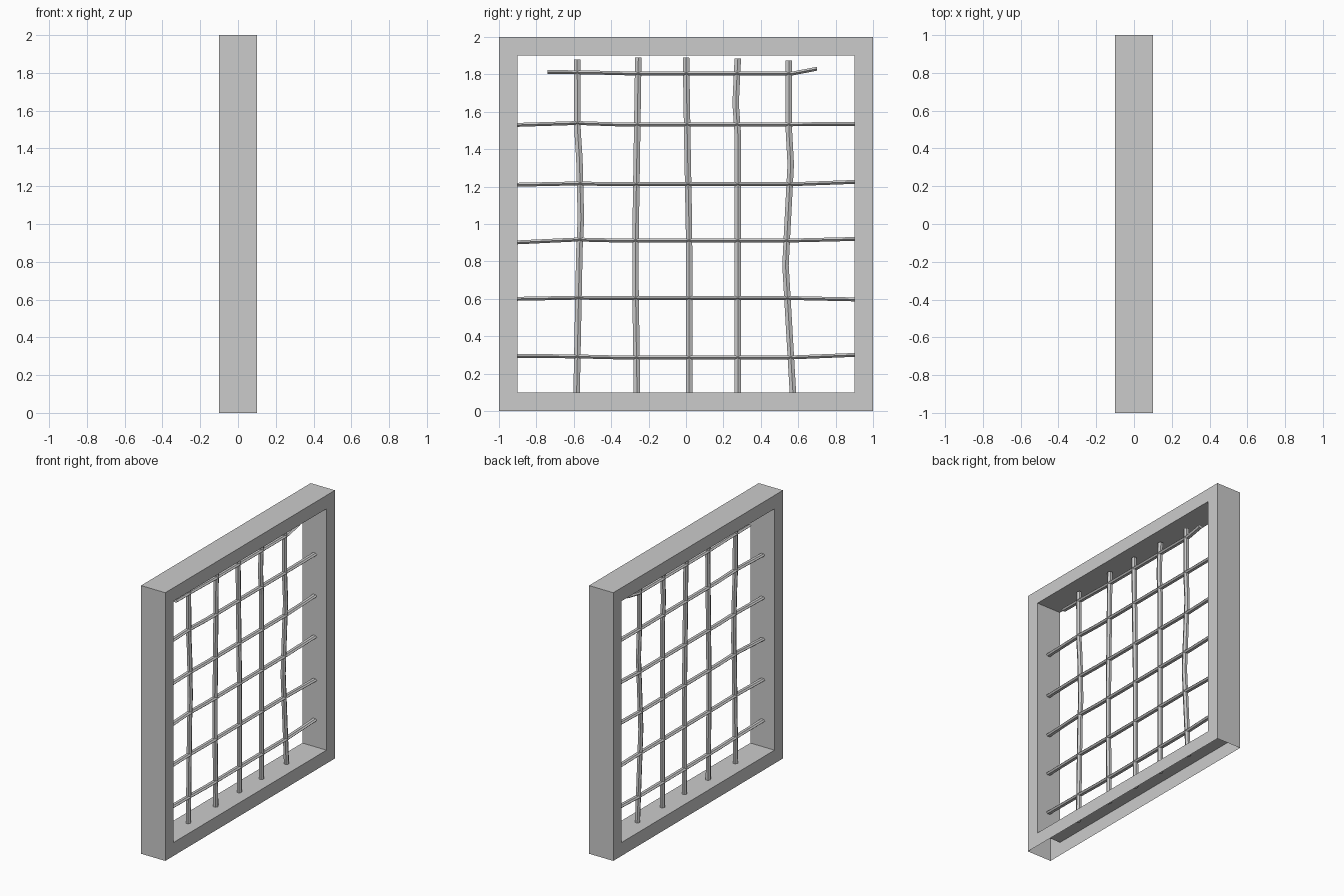
import bpy, bmesh, math

if "Cube" in bpy.data.objects:
    bpy.data.objects.remove(bpy.data.objects["Cube"])


def finish(bm, name):
    bmesh.ops.recalc_face_normals(bm, faces=bm.faces[:])
    mesh = bpy.data.meshes.new(name)
    bm.to_mesh(mesh)
    bm.free()
    obj = bpy.data.objects.new(name, mesh)
    bpy.context.collection.objects.link(obj)
    return obj


# Hollow window frame, open on its underside
def window_frame(depth=0.1, border=0.1):
    bm = bmesh.new()

    def loop(x, inset):
        a, b = -1 + inset, 1 - inset
        return [bm.verts.new((x, y, z + 1))
                for y, z in ((a, a), (b, a), (b, b), (a, b))]

    fo, fi = loop(depth, 0), loop(depth, border)
    bo, bi = loop(-depth, 0), loop(-depth, border)
    for i in range(4):
        j = (i + 1) % 4
        bm.faces.new((fo[i], fo[j], fi[j], fi[i]))
        bm.faces.new((bo[j], bo[i], bi[i], bi[j]))
        bm.faces.new((fi[i], fi[j], bi[j], bi[i]))
        if i != 0:  # index 0 is the open bottom
            bm.faces.new((fo[j], fo[i], bo[i], bo[j]))
    finish(bm, "window_frame")


# Bent bar: oval section swept along points (y, z)
def bar(name, points, half_x, half_w, vertical, sides=6):
    bm = bmesh.new()
    rings = []
    for y, z in points:
        ring = []
        for k in range(sides):
            a = 2 * math.pi * (k + 0.5) / sides
            w, x = half_w * math.cos(a), half_x * math.sin(a)
            co = (x, y + w, z) if vertical else (x, y, z + w)
            ring.append(bm.verts.new(co))
        rings.append(ring)
    for r, s in zip(rings, rings[1:]):
        for k in range(sides):
            n = (k + 1) % sides
            bm.faces.new((r[k], r[n], s[n], s[k]))
    bm.faces.new(rings[0])
    bm.faces.new(rings[-1])
    finish(bm, name)


window_frame()

# Upright bars, bottom to top
uprights = [
    [(-.585, .09), (-.57, .86), (-.562, 1.03), (-.57, 1.35), (-.58, 1.5), (-.582, 1.88)],
    [(-.262, .09), (-.27, .65), (-.27, .92), (-.265, 1.24), (-.255, 1.89)],
    [(.017, .09), (.016, .97), (.008, 1.4), (0, 1.89)],
    [(.277, .09), (.277, 1.48), (.267, 1.62), (.267, 1.68), (.277, 1.885)],
    [(.572, .09), (.532, .78), (.54, .94), (.56, 1.32), (.55, 1.5), (.55, 1.875)],
]
for i, pts in enumerate(uprights):
    bar(f"upright_bar_{i + 1}", pts, 0.018, 0.02, True)

# Cross bars: heights at the shared stations along y
stations = (-.9, -.58, -.38, .57, .9)
heights = [
    (.295, .292, .287, .287, .30),
    (.60, .606, .604, .604, .597),
    (.902, .917, .912, .912, .92),
    (1.21, 1.217, 1.213, 1.213, 1.225),
    (1.53, 1.54, 1.533, 1.533, 1.535),
]
crossbars = [list(zip(stations, h)) for h in heights]
# Short, broken top cross bar
crossbars.append([(-.74, 1.813), (-.5, 1.81), (-.3, 1.805), (.57, 1.805), (.70, 1.83)])
for i, pts in enumerate(crossbars):
    bar(f"cross_bar_{i + 1}", pts, 0.021, 0.012, False)
